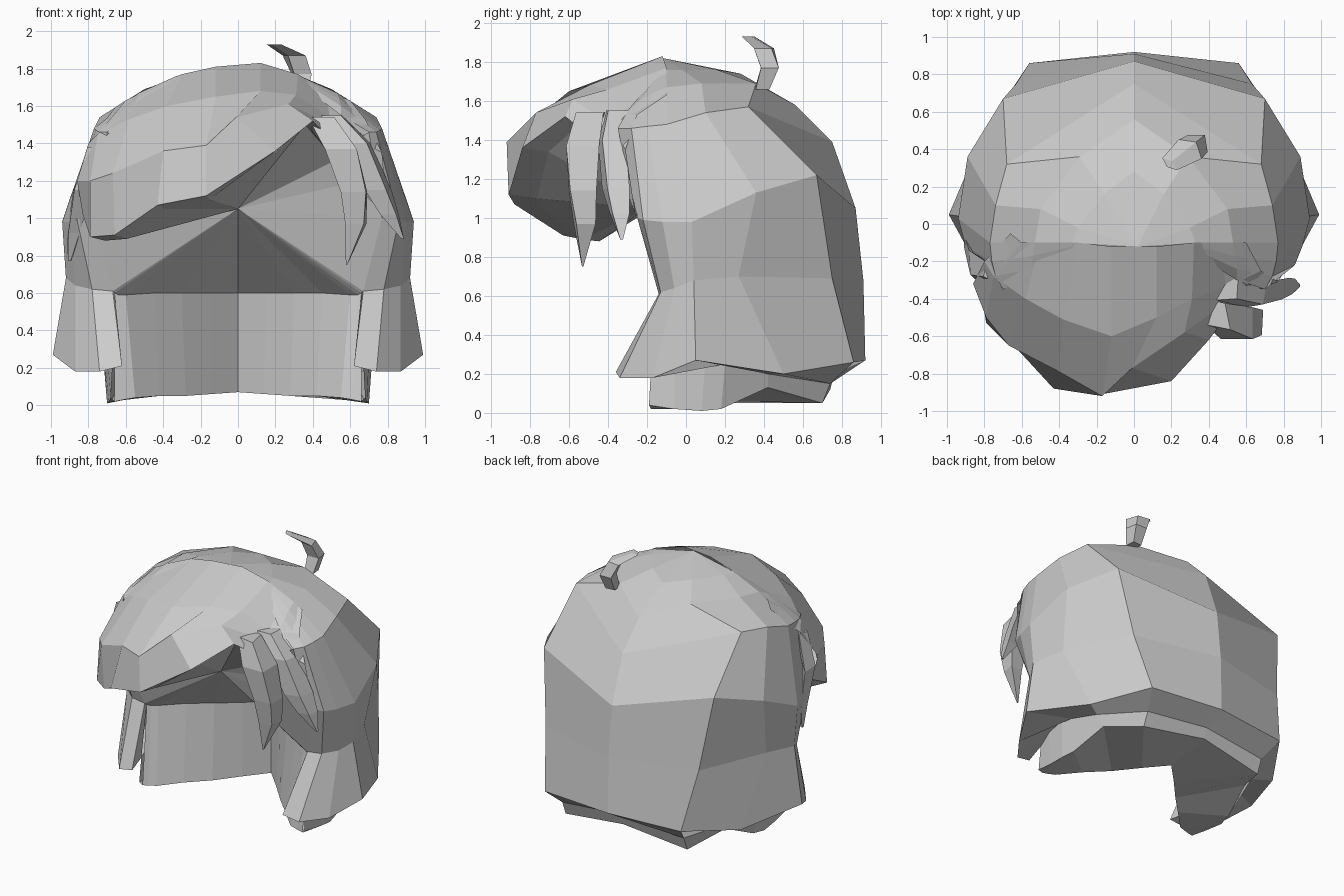
import bpy
import bmesh
from math import cos, sin, radians
from mathutils import Vector

default_cube = bpy.data.objects.get("Cube")
if default_cube:
    bpy.data.objects.remove(default_cube, do_unlink=True)

# One plain grey for the whole hairpiece
grey = bpy.data.materials.new("hair grey")
grey.use_nodes = True
grey.diffuse_color = (0.6, 0.6, 0.6, 1)
grey.node_tree.nodes["Principled BSDF"].inputs["Base Color"].default_value = grey.diffuse_color


def finish(name, bm):
    """Clean a bmesh up and turn it into a flat shaded object."""
    bmesh.ops.remove_doubles(bm, verts=bm.verts[:], dist=0.0005)
    bmesh.ops.recalc_face_normals(bm, faces=bm.faces[:])
    mesh = bpy.data.meshes.new(name)
    bm.to_mesh(mesh)
    bm.free()
    mesh.materials.append(grey)
    obj = bpy.data.objects.new(name, mesh)
    bpy.context.collection.objects.link(obj)
    return obj


def add_grid(bm, rows, closed=False):
    """Bridge neighbouring rows of points with quads."""
    grid = [[bm.verts.new(point) for point in row] for row in rows]
    for low, high in zip(grid, grid[1:]):
        count = len(low)
        for i in range(count if closed else count - 1):
            j = (i + 1) % count
            bm.faces.new((low[i], low[j], high[j], high[i]))
    return grid


def add_fan(bm, centre, rim):
    """Join a row of points to a single centre point."""
    hub = bm.verts.new(centre)
    ring = [bm.verts.new(point) for point in rim]
    for first, second in zip(ring, ring[1:]):
        bm.faces.new((hub, first, second))


def mirrored(half):
    """Extend a row that starts at the back centre to both sides."""
    return [(-x, y, z) for x, y, z in reversed(half[1:])] + list(half)


def build_lock(name, path, turn=0):
    """Loft a lock of hair along (x, y, z, half width, half depth)."""
    across = Vector((cos(radians(turn)), sin(radians(turn)), 0))
    outward = Vector((-across.y, across.x, 0))
    sections = []
    for x, y, z, width, depth in path:
        centre = Vector((x, y, z))
        sections.append([
            centre + across * width,
            centre + outward * depth,
            centre - across * width,
            centre - outward * depth,
        ])
    bm = bmesh.new()
    grid = add_grid(bm, sections, closed=True)
    bm.faces.new(grid[0])
    bm.faces.new(grid[-1])
    finish(name, bm)


crown = (0.02, -0.12, 1.82)
inner_apex = (0, -0.2, 1.05)

# Back and side shell: each row runs from the back centre, round the side,
# to the front edge; the lowest row flares forward into the sideburns
shell_rows = [
    [(0, .92, .27), (.56, .86, .26), (.8, .5, .2), (.99, .05, .27), (.87, -.17, .18), (.74, -.34, .18), (.62, -.36, .21)],
    [(0, .91, .68), (.63, .75, .69), (.85, .27, .7), (.92, .04, .68), (.87, -.06, .64), (.78, -.13, .62), (.67, -.14, .61)],
    [(0, .87, 1.05), (.7, .67, 1.22), (.89, .36, 1.13), (.94, .03, .98), (.9, -.12, .98), (.86, -.22, .99), (.77, -.25, 1)],
    [(0, .75, 1.39), (.68, .32, 1.57), (.74, .1, 1.54), (.77, -.1, 1.48), (.76, -.2, 1.47), (.74, -.28, 1.46), (.7, -.35, 1.46)],
    [(0, .56, 1.58), (.29, .36, 1.69), (.5, .08, 1.69), (.53, -.1, 1.67), (.54, -.17, 1.64), (.55, -.24, 1.6), (.55, -.3, 1.55)],
]
# Flat top of the head, meeting the fringe at the crown line
top_row = [(0, .28, 1.74), (.16, .16, 1.76), (.3, -.02, 1.76), (.33, -.1, 1.76), (.33, -.12, 1.75), (.33, -.14, 1.74), (.33, -.16, 1.72)]
# Under layer at the nape, with a hollow V-shaped inner wall
nape_rows = [
    [(0, .39, .6), (.15, .27, .6), (.3, .15, .6), (.45, .04, .6), (.6, -.08, .59), (.64, -.11, .59), (.66, -.13, .6)],
    [(0, .39, .07), (.14, .25, .06), (.28, .1, .05), (.42, -.04, .05), (.55, -.17, .04), (.61, -.18, .03), (.66, -.18, .02)],
    [(0, .74, .12), (.5, .7, .05), (.62, .42, .13), (.68, .18, .02), (.7, .08, .01), (.69, -.06, .02), (.68, -.19, .04)],
    [(0, .76, .2), (.5, .74, .15), (.68, .42, .2), (.72, .2, .25), (.72, .1, .28), (.7, -.06, .26), (.67, -.18, .22)],
]

bm = bmesh.new()
add_grid(bm, [mirrored(row) for row in nape_rows + shell_rows + [top_row]])
add_fan(bm, crown, mirrored(top_row))
add_fan(bm, inner_apex, mirrored(nape_rows[0]))
for side in (-1, 1):
    edge = [nape_rows[0][-1]] + [row[-1] for row in shell_rows[1:4]]
    add_fan(bm, inner_apex, [(x * side, y, z) for x, y, z in edge])
    # Inside of the sideburn, between its front edge and the inner wall
    inside = [nape_rows[0][-1], nape_rows[-1][-1], shell_rows[0][-1], shell_rows[1][-1]]
    bm.faces.new([bm.verts.new((x * side, y, z)) for x, y, z in inside])
finish("hair_shell", bm)

# Swept fringe: each strip runs from the crown over the brow to the hem
fringe_strips = [
    [(.6, -.1, 1.63), (.68, -.25, 1.53), (.77, -.31, 1.35), (.8, -.26, 1.02)],
    [(.47, -.1, 1.68), (.49, -.34, 1.54), (.52, -.4, 1.49), (.58, -.38, 1.33)],
    [(.32, -.1, 1.77), (.31, -.4, 1.66), (.27, -.58, 1.61), (.4, -.62, 1.52)],
    [(.12, -.12, 1.83), (.12, -.5, 1.68), (-.01, -.77, 1.54), (.2, -.84, 1.36)],
    [(-.12, -.12, 1.81), (-.12, -.6, 1.65), (-.17, -.92, 1.39), (-.17, -.91, 1.12)],
    [(-.3, -.1, 1.77), (-.38, -.51, 1.6), (-.4, -.79, 1.36), (-.43, -.88, 1.07)],
    [(-.5, -.1, 1.68), (-.58, -.4, 1.53), (-.67, -.65, 1.24), (-.66, -.63, .91)],
    [(-.6, -.1, 1.63), (-.75, -.28, 1.45), (-.79, -.5, 1.2), (-.79, -.53, .9)],
    [(-.66, -.05, 1.59), (-.8, -.2, 1.4), (-.86, -.32, 1.2), (-.83, -.3, 1.02)],
]
bm = bmesh.new()
for strip in fringe_strips:
    # Turn the hem inward to give the fringe thickness
    x, y, z = strip[-1]
    strip.append((x * .9, y * .84, z - .02))
add_grid(bm, fringe_strips)
add_fan(bm, inner_apex, [strip[-1] for strip in fringe_strips])
finish("fringe", bm)

# Loose locks falling beside the parting
build_lock("temple_lock", [
    (.43, -.48, 1.54, .08, .12),
    (.55, -.53, 1.37, .12, .12),
    (.62, -.53, 1.14, .1, .09),
    (.63, -.52, .97, .08, .06),
    (.58, -.53, .75, .005, .005),
], turn=45)
build_lock("left_ear_lock", [
    (.5, -.35, 1.55, .08, .07),
    (.64, -.38, 1.4, .1, .07),
    (.75, -.36, 1.15, .1, .06),
    (.81, -.34, 1.02, .07, .05),
    (.88, -.33, .89, .01, .01),
], turn=45)
build_lock("right_ear_lock", [
    (-.76, -.26, 1.38, .06, .05),
    (-.83, -.25, 1.15, .12, .05),
    (-.88, -.12, .92, .08, .03),
    (-.9, -.08, .77, .01, .01),
], turn=-65)

# Small curled wisp on the crown
build_lock("crown_wisp", [
    (.33, .39, 1.66, .05, .05),
    (.34, .43, 1.77, .07, .06),
    (.3, .4, 1.87, .08, .05),
    (.19, .32, 1.93, .05, .02),
], turn=-40)
